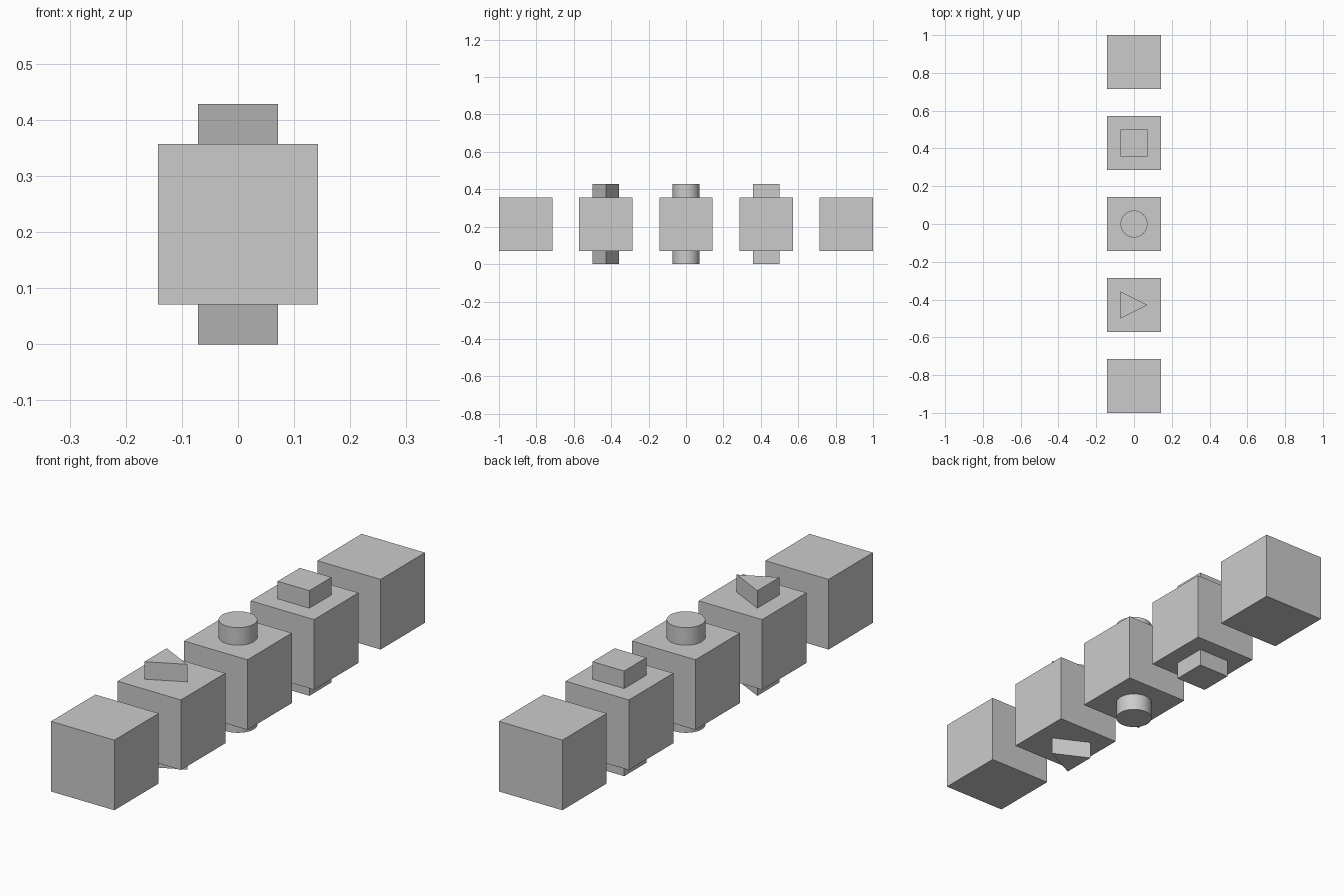
import bpy, math

if "Cube" in bpy.data.objects:
    bpy.data.objects.remove(bpy.data.objects["Cube"])

U = 2 / 7            # block side
MID = 0.75 * U       # block centre height
PEG = 1.5 * U        # full peg length, sticking out above and below


def box(name, y, side, height):
    bpy.ops.mesh.primitive_cube_add(size=1, location=(0, y, MID))
    ob = bpy.context.object
    ob.name = name
    ob.scale = (side, side, height)
    bpy.ops.object.transform_apply(location=False, rotation=False, scale=True)
    return ob


def prism(name, y, outline):
    n = len(outline)
    verts = [(px, py, z) for z in (-PEG / 2, PEG / 2) for px, py in outline]
    faces = [tuple(reversed(range(n))), tuple(range(n, 2 * n))]
    faces += [(i, (i + 1) % n, n + (i + 1) % n, n + i) for i in range(n)]
    mesh = bpy.data.meshes.new(name)
    mesh.from_pydata(verts, [], faces)
    ob = bpy.data.objects.new(name, mesh)
    ob.location = (0, y, MID)
    bpy.context.collection.objects.link(ob)
    return ob


# Row of five blocks
for i in range(5):
    box(f"block_{i + 1}", (i - 2) * 1.5 * U, U, U)

# Pegs through the three middle blocks
r = U / 4
prism("triangle_peg", -1.5 * U, [(-r, -r), (r, 0), (-r, r)])
box("square_peg", 1.5 * U, 2 * r, PEG)
bpy.ops.mesh.primitive_cylinder_add(vertices=48, radius=r, depth=PEG, location=(0, 0, MID))
bpy.context.object.name = "round_peg"
bpy.ops.object.shade_smooth_by_angle(angle=math.radians(30))
